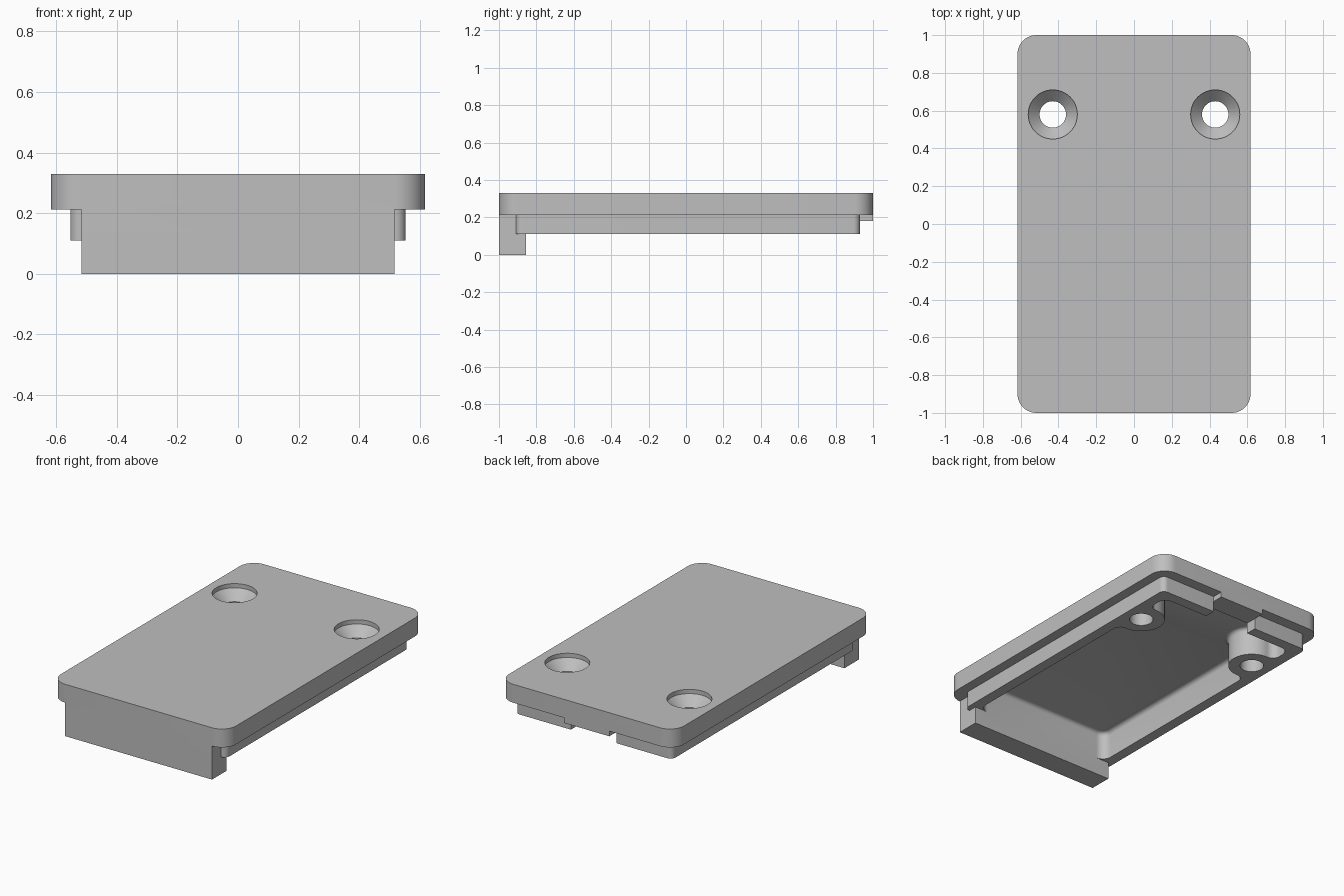
import bpy, bmesh, math
from math import cos, sin, pi

if "Cube" in bpy.data.objects:
    bpy.data.objects.remove(bpy.data.objects["Cube"])

GREY = bpy.data.materials.new("light grey")
GREY.diffuse_color = (0.52, 0.52, 0.52, 1)
GREY.use_nodes = True
GREY.node_tree.nodes["Principled BSDF"].inputs["Base Color"].default_value = GREY.diffuse_color
HOLE_X, HOLE_Y = 0.43, 0.58


def arc(cx, cy, r, a0, a1, n=10):
    return [(cx + r * cos(a0 + (a1 - a0) * i / n), cy + r * sin(a0 + (a1 - a0) * i / n))
            for i in range(n + 1)]


def rounded_rect(w, y0, y1, r):
    return (arc(w - r, y0 + r, r, -pi / 2, 0) + arc(w - r, y1 - r, r, 0, pi / 2)
            + arc(-w + r, y1 - r, r, pi / 2, pi) + arc(-w + r, y0 + r, r, pi, 1.5 * pi))


def prism(name, pts, z0, z1, top_round=0):
    bm = bmesh.new()
    face = bm.faces.new([bm.verts.new((x, y, z0)) for x, y in pts])
    new = bmesh.ops.extrude_face_region(bm, geom=[face])["geom"]
    top = [g for g in new if isinstance(g, bmesh.types.BMVert)]
    bmesh.ops.translate(bm, verts=top, vec=(0, 0, z1 - z0))
    if top_round:
        edges = [e for e in bm.edges if all(abs(v.co.z - z1) < 1e-5 for v in e.verts)]
        bmesh.ops.bevel(bm, geom=edges, offset=top_round, segments=4, profile=0.5,
                        affect='EDGES')
    return finish(name, bm)


def box(name, x, y0, y1, z0, z1):
    return prism(name, [(-x, y0), (x, y0), (x, y1), (-x, y1)], z0, z1)


def lathe(name, x, y, profile, n=48):
    bm = bmesh.new()
    rings = [[bm.verts.new((x + r * cos(2 * pi * i / n), y + r * sin(2 * pi * i / n), z))
              for i in range(n)] for r, z in profile]
    for a, b in zip(rings, rings[1:]):
        for i in range(n):
            bm.faces.new((a[i], a[(i + 1) % n], b[(i + 1) % n], b[i]))
    bm.faces.new(rings[0])
    bm.faces.new(rings[-1])
    return finish(name, bm)


def finish(name, bm):
    bmesh.ops.recalc_face_normals(bm, faces=bm.faces)
    me = bpy.data.meshes.new(name)
    bm.to_mesh(me)
    bm.free()
    me.materials.append(GREY)
    ob = bpy.data.objects.new(name, me)
    bpy.context.collection.objects.link(ob)
    return ob


def combine(target, other, op):
    bpy.context.view_layer.objects.active = target
    m = target.modifiers.new(op, 'BOOLEAN')
    m.operation, m.object, m.solver = op, other, 'EXACT'
    bpy.ops.object.modifier_apply(modifier=m.name)
    bpy.data.objects.remove(other, do_unlink=True)


# Cover plate with the lower rim and the front lip
cover = prism("cover", rounded_rect(0.617, -1, 1, 0.1), 0.213, 0.33)
combine(cover, prism("rim", rounded_rect(0.553, -0.91, 0.93, 0.035), 0.11, 0.25), 'UNION')
combine(cover, box("front_lip", 0.517, -1, -0.855, 0, 0.25), 'UNION')

# Notch in the back rim, partly filled by a shallow tab
combine(cover, box("notch", 0.16, 0.8, 1.1, 0.05, 0.18), 'DIFFERENCE')
combine(cover, box("tab", 0.16, 0.88, 1, 0.18, 0.25), 'UNION')

# Pocket outline that leaves two filleted screw bosses standing by the side walls
W, R, F = 0.485, 0.14, 0.05
fx = W - F
dy = math.sqrt((R + F) ** 2 - (HOLE_X - fx) ** 2)
a = math.atan2(dy, HOLE_X - fx)
b = math.atan2(dy, fx - HOLE_X)
right = (arc(W - 0.06, -0.795, 0.06, -pi / 2, 0)
         + arc(fx, HOLE_Y - dy, F, 0, a)
         + arc(HOLE_X, HOLE_Y, R, -b, -2 * pi + b, 28)[1:-1]
         + arc(fx, HOLE_Y + dy, F, -a, 0)
         + arc(W - 0.06, 0.80, 0.06, 0, pi / 2))
outline = right + [(-x, y) for x, y in reversed(right)]
combine(cover, prism("pocket", outline, -0.1, 0.29, 0.025), 'DIFFERENCE')

# Countersunk screw holes
for s in (-1, 1):
    profile = [(0.07, 0), (0.07, 0.243), (0.13, 0.303), (0.13, 0.4)]
    combine(cover, lathe("screw_hole", s * HOLE_X, HOLE_Y, profile), 'DIFFERENCE')

bpy.ops.object.select_all(action='DESELECT')
cover.select_set(True)
bpy.context.view_layer.objects.active = cover
bpy.ops.object.shade_smooth_by_angle(angle=math.radians(30))
